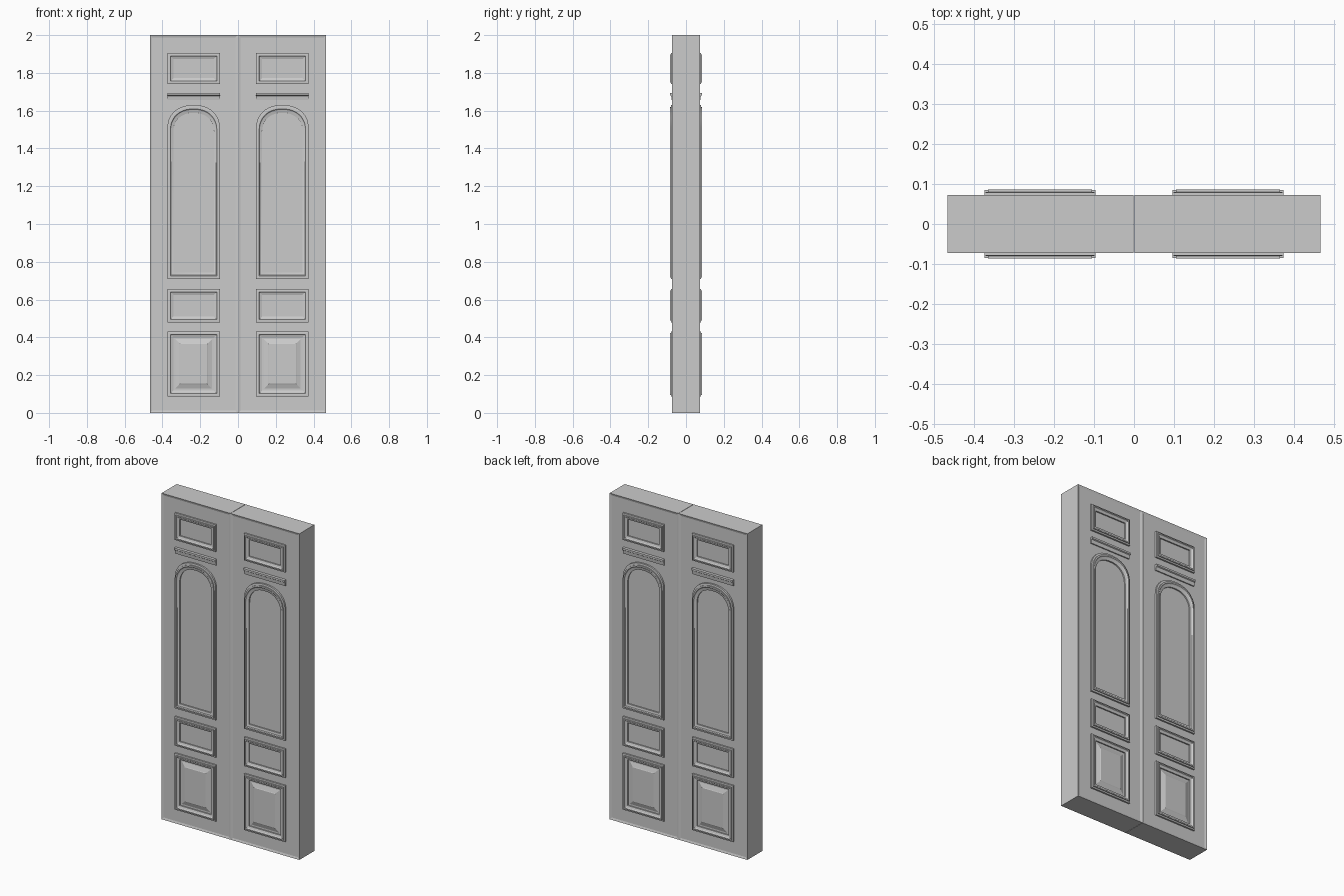
import bpy, bmesh, math

if "Cube" in bpy.data.objects:
    bpy.data.objects.remove(bpy.data.objects["Cube"])

FIELD, X0, X1 = 0.069, 0.096, 0.374   # leaf field depth, panel side limits
CX, HW = (X0 + X1) / 2, (X1 - X0) / 2


def finish(bm, name, mirror_y=True):
    bmesh.ops.recalc_face_normals(bm, faces=bm.faces)
    me = bpy.data.meshes.new(name)
    bm.to_mesh(me)
    bm.free()
    ob = bpy.data.objects.new(name, me)
    bpy.context.collection.objects.link(ob)
    m = ob.modifiers.new("mirror", 'MIRROR')
    m.use_axis = (True, mirror_y, False)
    m.use_mirror_merge = False
    return ob


def rect(z0, z1):
    return lambda t: [(X0 + t, z0 + t), (X1 - t, z0 + t), (X1 - t, z1 - t), (X0 + t, z1 - t)]


def arch(z0, z1, segs=28):
    def outline(t):
        a, spring, top = HW - t, z1 - 0.125 - 0.6 * t, z1 - 1.3 * t
        pts = [(CX - a, z0 + 1.1 * t), (CX + a, z0 + 1.1 * t)]
        for i in range(segs + 1):
            c, s = math.cos(math.pi * i / segs), math.sin(math.pi * i / segs)
            pts.append((CX + a * math.copysign(abs(c) ** 0.9, c),
                        spring + (top - spring) * abs(s) ** 0.9))
        return pts
    return outline


def moulding(name, outline, profile, filled=False):
    # sweep an (inset, depth) profile around an outline
    bm = bmesh.new()
    rings = [[bm.verts.new((x, -d, z)) for x, z in outline(t)] for t, d in profile]
    n = len(rings[0])
    pairs = list(zip(rings, rings[1:]))
    if filled:
        bm.faces.new(rings[0])
        bm.faces.new(rings[-1])
    else:
        pairs.append((rings[-1], rings[0]))
    for a, b in pairs:
        for i in range(n):
            j = (i + 1) % n
            bm.faces.new((a[i], a[j], b[j], b[i]))
    return finish(bm, name)


# door leaf with a thin raised rim on front and back
bm = bmesh.new()
bmesh.ops.create_cube(bm, size=1)
for v in bm.verts:
    v.co = (0.234 + v.co.x * 0.466, v.co.y * 0.146, 1 + v.co.z * 2)
sides = [f for f in bm.faces if abs(f.normal.y) > 0.5]
bmesh.ops.inset_individual(bm, faces=sides, thickness=0.018)
for f in sides:
    for v in f.verts:
        v.co.y = math.copysign(FIELD, v.co.y)
finish(bm, "door_leaf", mirror_y=False)

# panel mouldings, bottom to top
frame = [(0, 0.06), (0, 0.079), (0.009, 0.080), (0.009, 0.086), (0.016, 0.086),
         (0.020, 0.081), (0.026, 0.079), (0.032, 0.077), (0.032, 0.06)]
raised = frame[:-1] + [(0.032, FIELD + 0.0005), (0.042, FIELD + 0.0005),
                       (0.064, 0.077), (0.068, 0.079)]
moulding("bottom_panel", rect(0.087, 0.432), raised, filled=True)
moulding("lower_panel_frame", rect(0.479, 0.657), frame)
arched = moulding("arched_panel_frame", arch(0.708, 1.63), frame)
moulding("top_panel_frame", rect(1.74, 1.906), frame)

# smooth the arch curve, keep its steps sharp
bpy.context.view_layer.objects.active = arched
arched.select_set(True)
bpy.ops.object.shade_smooth_by_angle(angle=math.radians(25))

# horizontal ledge above the arch
bm = bmesh.new()
section = [(0.06, 1.656), (0.076, 1.656), (0.077, 1.664), (0.079, 1.678),
           (0.085, 1.682), (0.085, 1.693), (0.06, 1.694)]
face = bm.faces.new([bm.verts.new((X0, -d, z)) for d, z in section])
ext = bmesh.ops.extrude_face_region(bm, geom=[face], use_keep_orig=True)
bmesh.ops.translate(bm, vec=(X1 - X0, 0, 0),
                    verts=[g for g in ext["geom"] if isinstance(g, bmesh.types.BMVert)])
finish(bm, "ledge")
